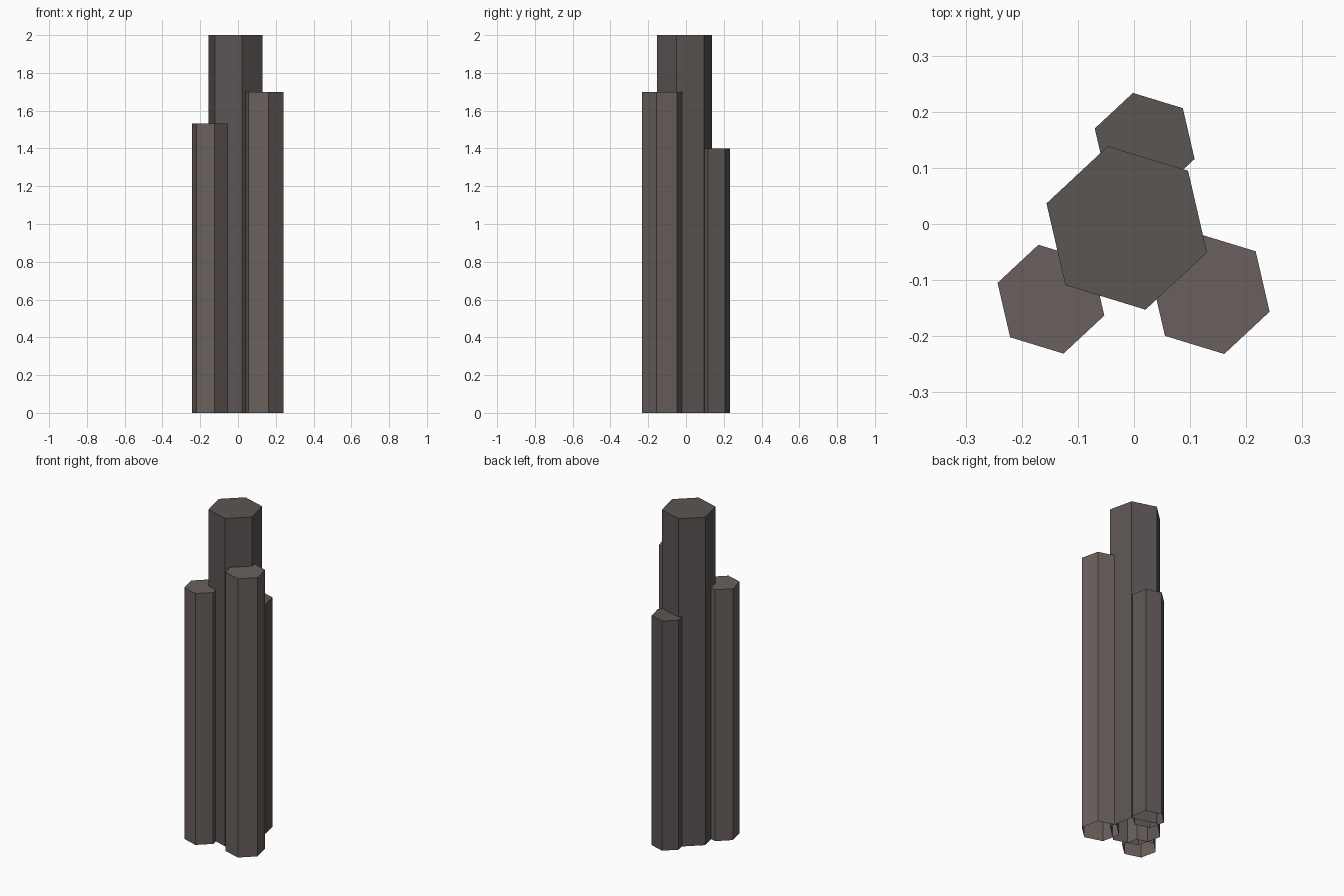
import bpy, bmesh
from math import cos, sin, radians

if "Cube" in bpy.data.objects:
    bpy.data.objects.remove(bpy.data.objects["Cube"])


def material(name, color):
    mat = bpy.data.materials.new(name)
    mat.diffuse_color = color
    mat.use_nodes = True
    mat.node_tree.nodes["Principled BSDF"].inputs["Base Color"].default_value = mat.diffuse_color
    return mat


dark = material("dark_rock", (0.105, 0.092, 0.087, 1))
warm = material("warm_rock", (0.142, 0.117, 0.109, 1))
TURN = 43  # shared rotation of every hexagon, degrees


def column(name, x, y, radius, height, mat):
    """Hexagonal rock column, capped on top and open underneath."""
    bm = bmesh.new()
    ring = [(radius * cos(radians(TURN + 60 * i)), radius * sin(radians(TURN + 60 * i)))
            for i in range(6)]
    low = [bm.verts.new((px, py, 0)) for px, py in ring]
    top = [bm.verts.new((px, py, height)) for px, py in ring]
    for i in range(6):
        j = (i + 1) % 6
        bm.faces.new((low[i], low[j], top[j], top[i]))
    bm.faces.new(top)
    mesh = bpy.data.meshes.new(name)
    bm.to_mesh(mesh)
    bm.free()
    mesh.materials.append(mat)
    obj = bpy.data.objects.new(name, mesh)
    obj.location = (x, y, 0)
    bpy.context.collection.objects.link(obj)


# Tall centre column with three shorter ones around it
column("centre_column", -0.013, -0.007, 0.1495, 2.0, dark)
column("right_column", 0.136, -0.124, 0.1105, 1.70, warm)
column("left_column", -0.148, -0.134, 0.0995, 1.533, warm)
column("back_column", 0.019, 0.143, 0.093, 1.40, dark)
